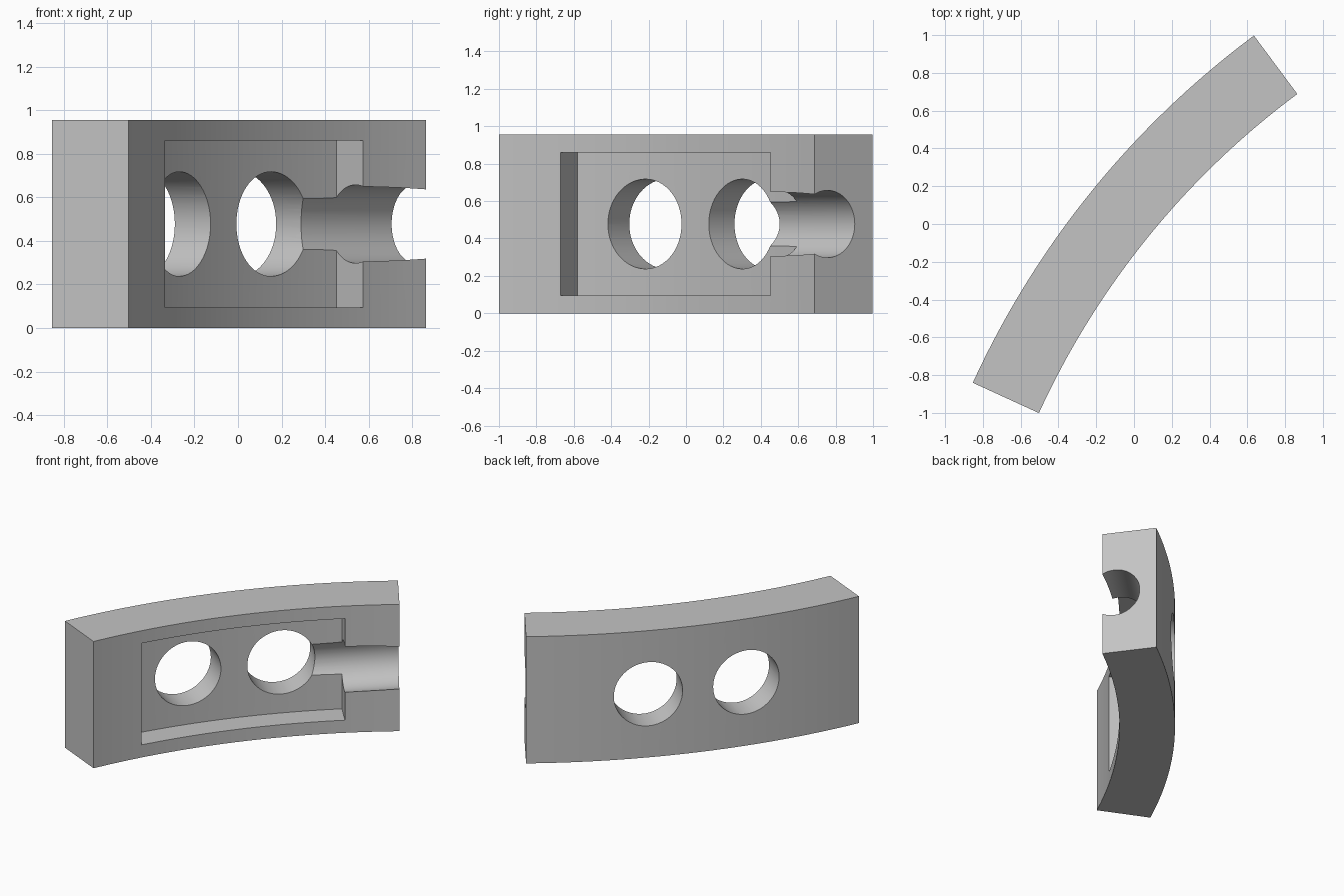
import bpy, bmesh
from math import radians, cos, sin
from mathutils import Vector

cube = bpy.data.objects.get("Cube")
if cube:
    bpy.data.objects.remove(cube, do_unlink=True)

CENTRE = Vector((3.47, -2.82, 0))    # centre of curvature
R_IN, R_OUT, R_FLOOR = 4.37, 4.755, 4.555
START, END = 126.6, 155.4            # angular extent in degrees
HEIGHT = 0.955
MID_Z = HEIGHT / 2

grey = bpy.data.materials.new("light_grey")
grey.use_nodes = True
colour = (0.55, 0.55, 0.55, 1)
grey.diffuse_color = colour
grey.node_tree.nodes["Principled BSDF"].inputs["Base Color"].default_value = colour


def polar(r, deg, z=0):
    a = radians(deg)
    return CENTRE + Vector((r * cos(a), r * sin(a), z))


def to_object(name, bm):
    bmesh.ops.recalc_face_normals(bm, faces=bm.faces)
    mesh = bpy.data.meshes.new(name)
    bm.to_mesh(mesh)
    bm.free()
    obj = bpy.data.objects.new(name, mesh)
    bpy.context.collection.objects.link(obj)
    mesh.materials.append(grey)
    return obj


def arc_block(name, r0, r1, a0, a1, z0, z1, steps=48):
    """Curved block with radial ends."""
    bm = bmesh.new()
    angles = [a0 + (a1 - a0) * i / steps for i in range(steps + 1)]
    outline = [polar(r1, a, z0) for a in angles] + [polar(r0, a, z0) for a in reversed(angles)]
    base = bm.faces.new([bm.verts.new(p) for p in outline])
    top = bmesh.ops.extrude_face_region(bm, geom=[base])
    verts = [v for v in top["geom"] if isinstance(v, bmesh.types.BMVert)]
    bmesh.ops.translate(bm, verts=verts, vec=(0, 0, z1 - z0))
    return to_object(name, bm)


def rod(name, p, q, radius):
    """Cylinder between two points."""
    bm = bmesh.new()
    axis = q - p
    bmesh.ops.create_cone(bm, cap_ends=True, segments=64, radius1=radius,
                          radius2=radius, depth=axis.length)
    bm.transform(axis.to_track_quat('Z', 'Y').to_matrix().to_4x4())
    bmesh.ops.translate(bm, verts=bm.verts, vec=(p + q) / 2)
    return to_object(name, bm)


# Curved body
body = arc_block("curved_block", R_IN, R_OUT, START, END, 0, HEIGHT)

# Rectangular pocket on the concave face
cutters = [arc_block("pocket_cutter", R_IN - 0.1, R_FLOOR, 131.5, 150.55, 0.095, 0.86)]

# Two radial through holes
HOLES = (136.75, 145.15)
for i, a in enumerate(HOLES):
    cutters.append(rod(f"hole_cutter_{i + 1}", polar(R_IN - 0.2, a, MID_Z),
                       polar(R_OUT + 0.2, a, MID_Z), 0.24))

# Straight channel from one hole out through the near end
foot = polar(4.418, 134, MID_Z)
along = Vector((sin(radians(134)), -cos(radians(134)), 0))
cutters.append(rod("channel_cutter", foot - along * 0.2, foot + along * 0.9, 0.18))

for c in cutters:
    c.hide_render = True
    mod = body.modifiers.new(c.name, 'BOOLEAN')
    mod.operation = 'DIFFERENCE'
    mod.solver = 'EXACT'
    mod.object = c

# Bake the cuts and discard the cutters
bpy.context.view_layer.update()
graph = bpy.context.evaluated_depsgraph_get()
result = bpy.data.meshes.new_from_object(body.evaluated_get(graph))
body.modifiers.clear()
body.data = result
for c in cutters:
    bpy.data.objects.remove(c, do_unlink=True)

bpy.ops.object.select_all(action='DESELECT')
body.select_set(True)
bpy.context.view_layer.objects.active = body
bpy.ops.object.shade_smooth_by_angle(angle=radians(30))
